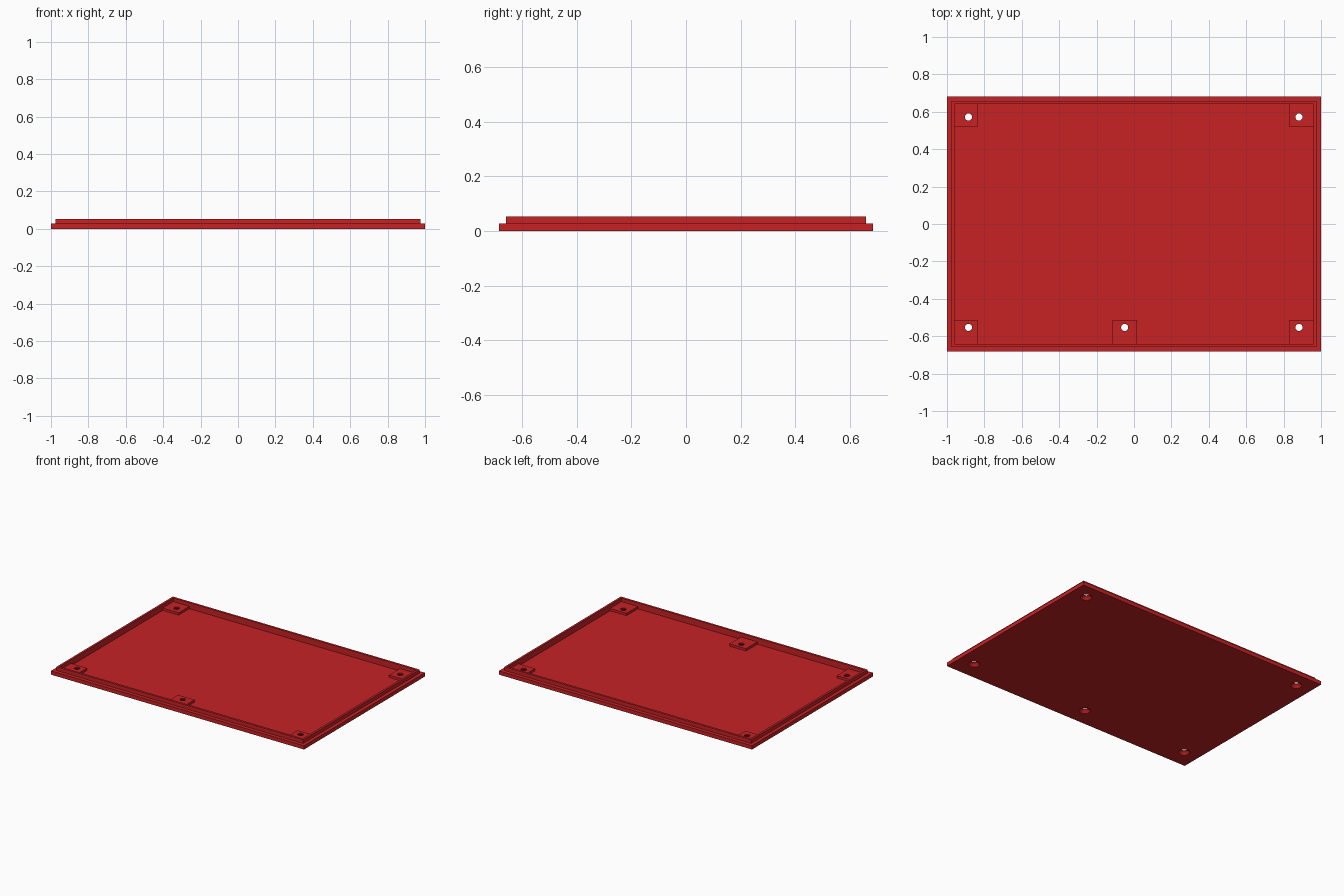
import bpy, bmesh, math

if "Cube" in bpy.data.objects:
    bpy.data.objects.remove(bpy.data.objects["Cube"])

red = bpy.data.materials.new("red")
red.diffuse_color = (0.57, 0.016, 0.018, 1)
red.use_nodes = True
red.node_tree.nodes["Principled BSDF"].inputs["Base Color"].default_value = red.diffuse_color

FLOOR, LEDGE, TOP = 0.01, 0.027, 0.053


def finish(name, bm, material=True):
    bmesh.ops.recalc_face_normals(bm, faces=bm.faces)
    me = bpy.data.meshes.new(name)
    bm.to_mesh(me)
    bm.free()
    ob = bpy.data.objects.new(name, me)
    bpy.context.collection.objects.link(ob)
    if material:
        me.materials.append(red)
    return ob


def bridge(bm, a, b):
    n = len(a)
    for i in range(n):
        bm.faces.new((a[i], a[(i + 1) % n], b[(i + 1) % n], b[i]))


def stacked_rings(bm, rings):
    """Closed solid from rings of points, capped at both ends."""
    loops = [[bm.verts.new(p) for p in ring] for ring in rings]
    for a, b in zip(loops, loops[1:]):
        bridge(bm, a, b)
    bm.faces.new(loops[0])
    bm.faces.new(loops[-1])


def rect(x, y, z):
    return [(-x, -y, z), (x, -y, z), (x, y, z), (-x, y, z)]


def circle(cx, cy, r, z, n=32):
    return [(cx + r * math.cos(2 * math.pi * i / n),
             cy + r * math.sin(2 * math.pi * i / n), z) for i in range(n)]


# Tray: flange, raised rim and sunken floor in one profile
bm = bmesh.new()
stacked_rings(bm, [rect(1, 0.683, 0), rect(1, 0.683, LEDGE),
                   rect(0.975, 0.657, LEDGE), rect(0.975, 0.657, TOP),
                   rect(0.96, 0.641, TOP), rect(0.96, 0.641, FLOOR)])
tray = finish("tray", bm)

# Screw positions: four corners and one at the front edge
holes = [(-0.885, 0.572), (0.882, 0.572), (-0.885, -0.553),
         (0.882, -0.553), (-0.05, -0.553)]

# Countersunk screw hole cutters
bm = bmesh.new()
for x, y in holes:
    stacked_rings(bm, [circle(x, y, 0.038, -0.01), circle(x, y, 0.038, 0),
                       circle(x, y, 0.019, 0.02), circle(x, y, 0.019, 0.06)])
cutter = finish("screw_hole_cutter", bm)
cutter.hide_render = True
cutter.display_type = 'WIRE'


def cut(ob):
    mod = ob.modifiers.new("screw_holes", 'BOOLEAN')
    mod.operation = 'DIFFERENCE'
    mod.solver = 'EXACT'
    mod.object = cutter


cut(tray)

# Square screw pads, running out to the rim
for i, (x, y) in enumerate(holes):
    x0, x1 = x - 0.065, x + 0.065
    if abs(x) > 0.5:
        x0, x1 = (-0.96, -0.833) if x < 0 else (0.83, 0.96)
    y0, y1 = (0.52, 0.641) if y > 0 else (-0.641, -0.513)
    bm = bmesh.new()
    stacked_rings(bm, [[(x0, y0, z), (x1, y0, z), (x1, y1, z), (x0, y1, z)]
                       for z in (FLOOR, LEDGE)])
    cut(finish(f"screw_pad_{i + 1}", bm))
